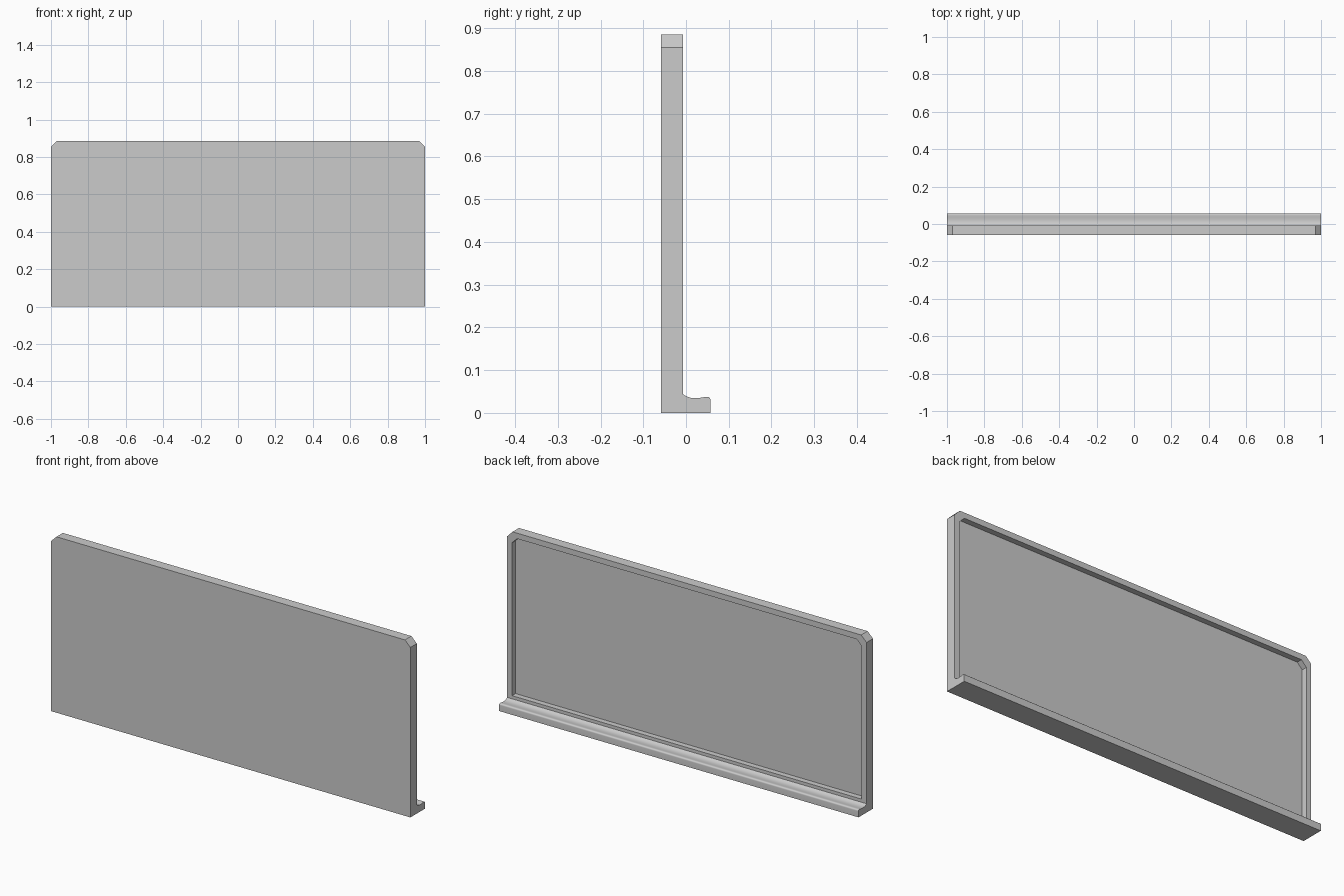
import bpy
import bmesh

cube = bpy.data.objects.get("Cube")
if cube:
    bpy.data.objects.remove(cube, do_unlink=True)

grey = bpy.data.materials.new("light grey")
grey.use_nodes = True
colour = (0.6, 0.6, 0.6, 1)
grey.diffuse_color = colour
grey.node_tree.nodes["Principled BSDF"].inputs["Base Color"].default_value = colour

FRONT, BACK, FLOOR, TIP = -0.058, -0.007, -0.035, 0.057
HEIGHT = 0.885


def finish(name, bm):
    bmesh.ops.recalc_face_normals(bm, faces=bm.faces)
    mesh = bpy.data.meshes.new(name)
    bm.to_mesh(mesh)
    bm.free()
    mesh.materials.append(grey)
    obj = bpy.data.objects.new(name, mesh)
    bpy.context.collection.objects.link(obj)
    return obj


def outline(bm, half, bottom, top, cut, y):
    """Rectangle with both top corners cut off."""
    pts = [(-half, bottom), (half, bottom), (half, top - cut),
           (half - cut, top), (cut - half, top), (-half, top - cut)]
    return [bm.verts.new((x, y, z)) for x, z in pts]


def bridge(bm, a, b):
    for i in range(len(a)):
        j = (i + 1) % len(a)
        bm.faces.new((a[i], a[j], b[j], b[i]))


# Panel with a raised rim around a recess in the back
bm = bmesh.new()
inner = (0.973, 0.06, HEIGHT - 0.028, 0.028)
rings = [outline(bm, 1, 0, HEIGHT, 0.03, FRONT),
         outline(bm, 1, 0, HEIGHT, 0.03, BACK),
         outline(bm, *inner, BACK),
         outline(bm, *inner, FLOOR)]
for a, b in zip(rings, rings[1:]):
    bridge(bm, a, b)
bm.faces.new(rings[0])
bm.faces.new(rings[-1])
finish("panel", bm)

# Ledge along the bottom of the back, with a shallow groove on top
bm = bmesh.new()
profile = [(BACK, 0), (BACK, 0.044), (-0.003, 0.041), (0.003, 0.038),
           (0.010, 0.0355), (0.020, 0.0345), (0.032, 0.035), (0.043, 0.037),
           (0.050, 0.0375), (0.054, 0.0365), (0.0565, 0.034),
           (TIP, 0.030), (TIP, 0)]
ends = [[bm.verts.new((x, y, z)) for y, z in profile] for x in (-1, 1)]
bridge(bm, *ends)
for end in ends:
    bm.faces.new(end)
ledge = finish("ledge", bm)
bpy.ops.object.select_all(action="DESELECT")
ledge.select_set(True)
bpy.context.view_layer.objects.active = ledge
bpy.ops.object.shade_smooth_by_angle(angle=0.7)
